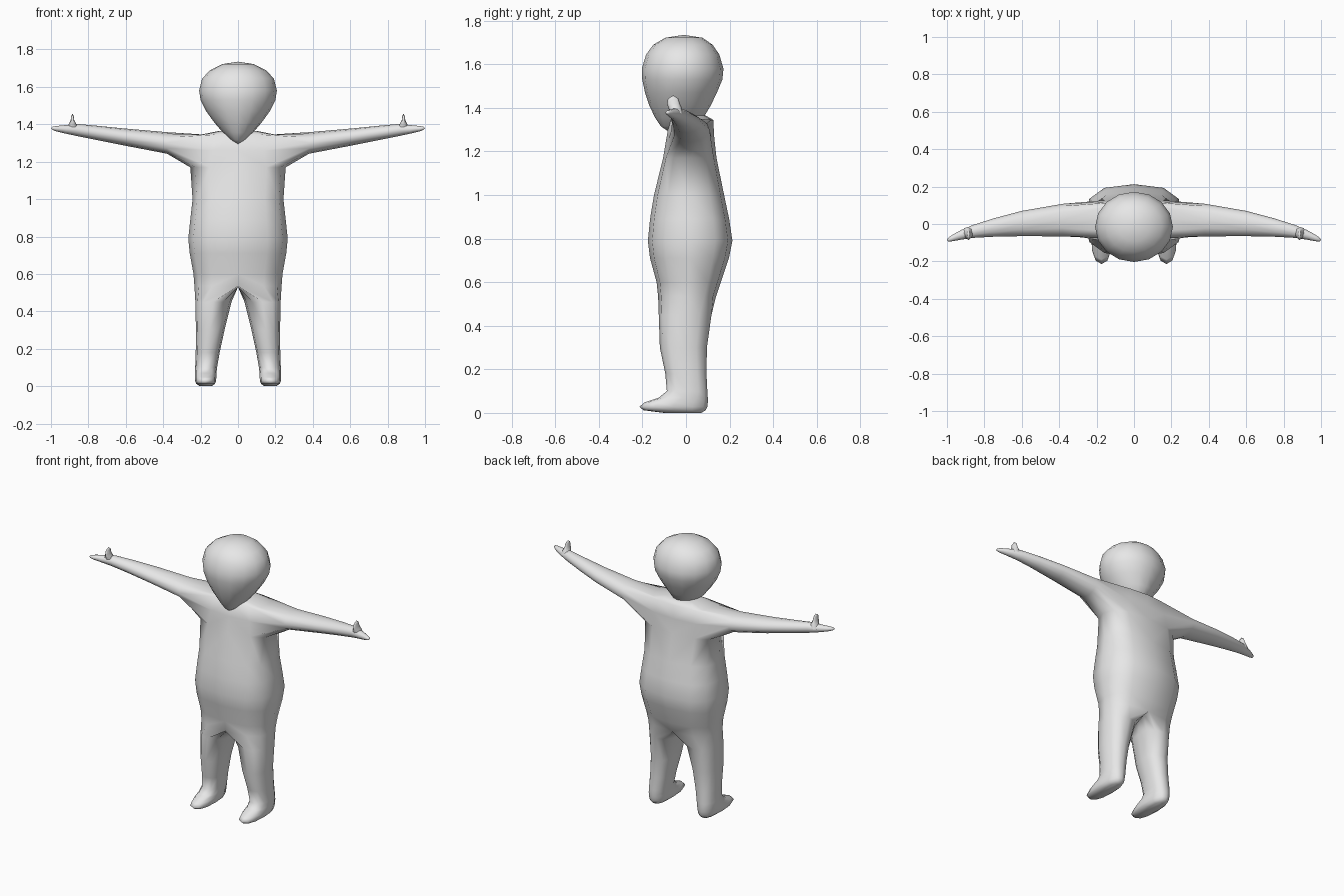
import bpy, bmesh, math

if "Cube" in bpy.data.objects:
    bpy.data.objects.remove(bpy.data.objects["Cube"])

grey = bpy.data.materials.new("light_grey")
grey.diffuse_color = (0.8, 0.8, 0.8, 1)
grey.use_nodes = True
grey.node_tree.nodes["Principled BSDF"].inputs["Base Color"].default_value = grey.diffuse_color


def spow(v, e):
    return math.copysign(abs(v) ** e, v)


def oval(u0, u1, v0, v1, angles, e=1.0):
    """Rounded section filling the box u0..u1 by v0..v1, as (u, v) pairs."""
    cu, ru, cv, rv = (u0 + u1) / 2, (u1 - u0) / 2, (v0 + v1) / 2, (v1 - v0) / 2
    return [(cu + ru * spow(math.cos(math.radians(a)), e),
             cv + rv * spow(math.sin(math.radians(a)), e)) for a in angles]


def ring(bm, points):
    return [bm.verts.new(p) for p in points]


def bridge(bm, a, b, closed=True):
    n = len(a)
    for i in range(n if closed else n - 1):
        j = (i + 1) % n
        bm.faces.new((a[i], a[j], b[j], b[i]))


def tip(bm, loop, point):
    v = bm.verts.new(point)
    for i in range(len(loop)):
        bm.faces.new((loop[i], loop[(i + 1) % len(loop)], v))


def finish(bm, name, mirrored=True):
    if mirrored:
        copy = bmesh.ops.duplicate(bm, geom=bm.verts[:] + bm.edges[:] + bm.faces[:])
        for v in copy["geom"]:
            if isinstance(v, bmesh.types.BMVert):
                v.co.x *= -1
        bmesh.ops.remove_doubles(bm, verts=bm.verts[:], dist=0.0002)
    bmesh.ops.recalc_face_normals(bm, faces=bm.faces[:])
    mesh = bpy.data.meshes.new(name)
    bm.to_mesh(mesh)
    bm.free()
    mesh.materials.append(grey)
    for p in mesh.polygons:
        p.use_smooth = True
    bpy.context.collection.objects.link(bpy.data.objects.new(name, mesh))


AROUND = [30 * k - 90 for k in range(12)]

# --- body: half torso, one arm and one leg in one skin, then mirrored ---
bm = bmesh.new()

# torso rows: height, half width, front y, back y
torso = [(1.365, 0.10, -0.04, 0.09), (1.345, 0.20, -0.075, 0.125),
         (1.26, 0.23, -0.09, 0.13), (1.17, 0.255, -0.105, 0.14),
         (1.0, 0.243, -0.147, 0.175), (0.89, 0.255, -0.165, 0.198),
         (0.79, 0.266, -0.175, 0.213), (0.71, 0.258, -0.165, 0.197),
         (0.60, 0.238, -0.135, 0.16), (0.535, 0.233, -0.128, 0.138)]
rows = [ring(bm, [(x, y, z) for x, y in oval(-w, w, f, b, AROUND[:7], 0.75)])
        for z, w, f, b in torso]
bm.faces.new(rows[0])
for k in range(len(rows) - 1):
    if k in (1, 2):  # leave the shoulder open for the arm
        for i in (0, 5):
            bm.faces.new((rows[k][i], rows[k][i + 1], rows[k + 1][i + 1], rows[k + 1][i]))
    else:
        bridge(bm, rows[k], rows[k + 1], False)

# arm sections: x, front y, back y, bottom z, top z
arm = [(0.38, -0.066, 0.108, 1.243, 1.358), (0.60, -0.065, 0.07, 1.285, 1.377),
       (0.75, -0.068, 0.03, 1.315, 1.392), (0.86, -0.074, -0.005, 1.337, 1.402),
       (0.92, -0.083, -0.03, 1.35, 1.396), (0.97, -0.092, -0.057, 1.362, 1.391),
       (0.992, -0.094, -0.073, 1.37, 1.387)]
last = rows[3][1:6] + [rows[2][5]] + rows[1][5:0:-1] + [rows[2][1]]
for x, f, b, lo, hi in arm:
    new = ring(bm, [(x, y, z) for y, z in
                    oval(f, b, lo, hi, [210 + 30 * k for k in range(12)])])
    bridge(bm, last, new)
    last = new
tip(bm, last, (1.0, -0.085, 1.379))

# leg and foot sections: z, inner x, outer x, front y, back y
leg = [(0.45, 0.035, 0.228, -0.125, 0.117), (0.30, 0.072, 0.225, -0.12, 0.096),
       (0.18, 0.098, 0.226, -0.095, 0.094), (0.10, 0.112, 0.229, -0.088, 0.098),
       (0.07, 0.115, 0.231, -0.125, 0.10), (0.048, 0.116, 0.231, -0.19, 0.10),
       (0.028, 0.117, 0.230, -0.214, 0.098), (0.012, 0.124, 0.223, -0.195, 0.09),
       (0.0, 0.14, 0.205, -0.10, 0.07)]
front, back = rows[-1][0].co.y, rows[-1][6].co.y
last = rows[-1] + ring(bm, [(0, back + (front - back) * k / 6, 0.53) for k in range(1, 6)])
for z, i, o, f, b in leg:
    new = ring(bm, [(x, y, z) for x, y in oval(i, o, f, b, AROUND, 0.85)])
    bridge(bm, last, new)
    last = new
bm.faces.new(last)
loose = [v for v in bm.verts if not v.link_faces]
bmesh.ops.delete(bm, geom=loose, context='VERTS')
finish(bm, "body")

# --- thumbs: thin upright nubs on the hands ---
bm = bmesh.new()
last = None
for z, w, f, b in [(1.375, 0.034, -0.07, -0.015), (1.402, 0.02, -0.082, -0.02),
                   (1.42, 0.010, -0.087, -0.028), (1.442, 0.007, -0.083, -0.035)]:
    new = ring(bm, [(x, y, z) for x, y in
                    oval(0.885 - w, 0.885 + w, f, b, range(0, 360, 45))])
    if last:
        bridge(bm, last, new)
    last = new
tip(bm, last, (0.885, -0.058, 1.458))
finish(bm, "thumbs")

# --- head: egg narrowing to a forward chin ---
bm = bmesh.new()
STEPS = [22.5 * k for k in range(16)]
head = [(1.722, 0.085, -0.095, 0.075), (1.69, 0.148, -0.15, 0.122),
        (1.645, 0.192, -0.183, 0.153), (1.58, 0.208, -0.203, 0.172),
        (1.53, 0.200, -0.201, 0.167), (1.47, 0.170, -0.188, 0.142),
        (1.41, 0.127, -0.168, 0.113), (1.355, 0.080, -0.142, 0.08),
        (1.315, 0.036, -0.115, 0.0)]
last = None
for z, w, f, b in head:
    new = ring(bm, [(x, y, z) for x, y in oval(-w, w, f, b, STEPS)])
    if last:
        bridge(bm, last, new)
    else:
        tip(bm, new, (0, -0.01, 1.735))
    last = new
tip(bm, last, (0, -0.085, 1.295))
finish(bm, "head", False)
